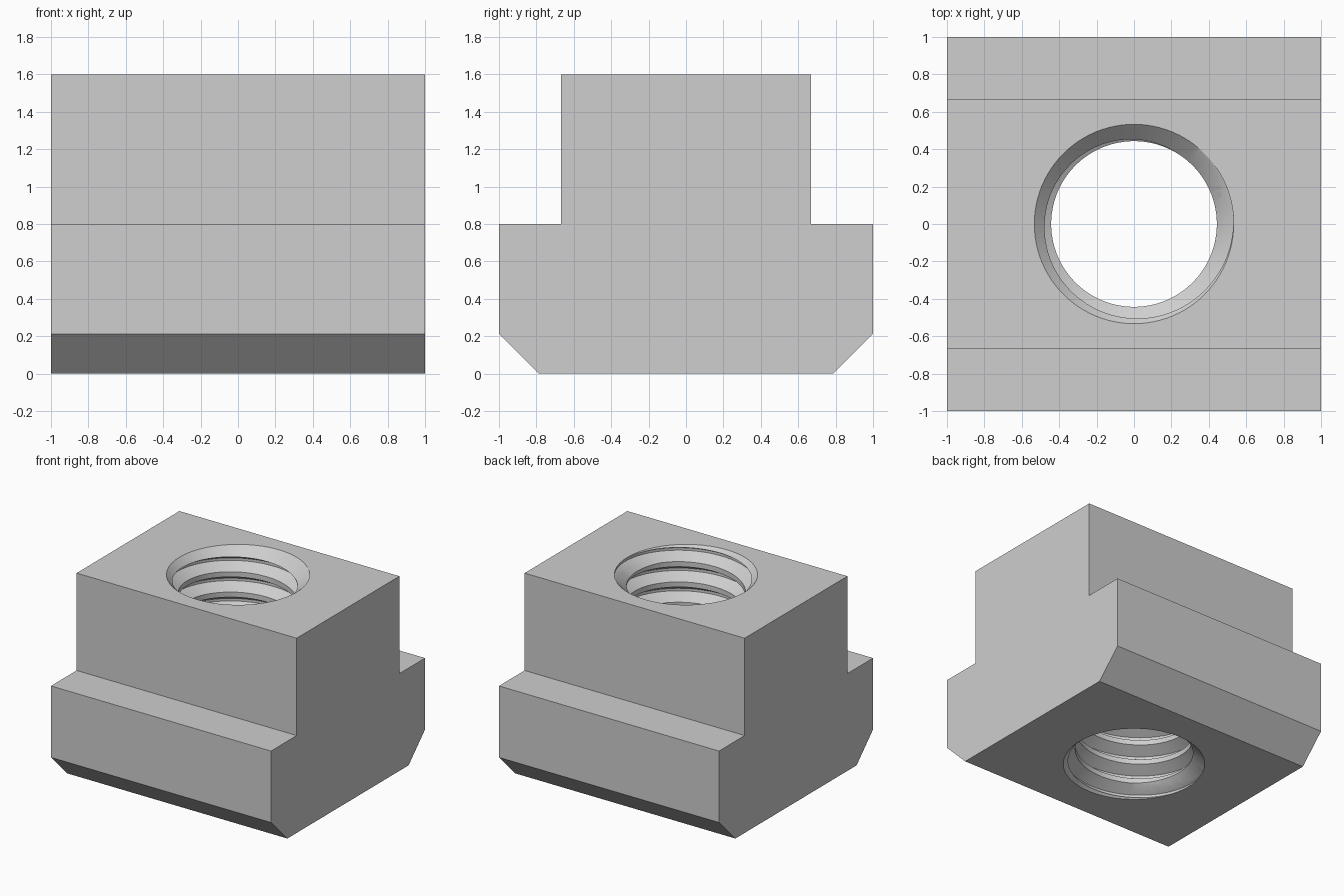
import bpy
import math

cube = bpy.data.objects.get("Cube")
if cube:
    bpy.data.objects.remove(cube, do_unlink=True)

HEIGHT = 1.6
MAJOR, MINOR = 0.533, 0.443   # thread radii
PITCH = 1 / 6
SEGMENTS = 96

steel = bpy.data.materials.new("light grey steel")
steel.use_nodes = True
grey = (0.62, 0.62, 0.62, 1)
steel.diffuse_color = grey
steel.node_tree.nodes["Principled BSDF"].inputs["Base Color"].default_value = grey


def make_object(name, verts, faces):
    mesh = bpy.data.meshes.new(name)
    mesh.from_pydata(verts, [], faces)
    mesh.materials.append(steel)
    obj = bpy.data.objects.new(name, mesh)
    bpy.context.collection.objects.link(obj)
    return obj


def extruded_block(name, half_profile):
    """Mirror a (y, z) half profile and extrude it along x."""
    outline = half_profile + [(-y, z) for y, z in reversed(half_profile)]
    n = len(outline)
    verts = [(x, y, z) for x in (-1, 1) for y, z in outline]
    faces = [tuple(reversed(range(n))), tuple(range(n, 2 * n))]
    faces += [(i, (i + 1) % n, n + (i + 1) % n, n + i) for i in range(n)]
    return make_object(name, verts, faces)


def thread_cutter(name, groove_z, turns):
    """Solid right-handed screw; groove_z is a root centre height at angle 0."""
    root, mouth = PITCH / 16, PITCH * 3 / 8
    profile = [(MINOR, -mouth), (MAJOR, -root), (MAJOR, root), (MINOR, mouth)]
    rows = len(profile) * turns + 1
    base = groove_z - PITCH * math.ceil(groove_z / PITCH + 2)
    verts = []
    for row in range(rows + len(profile)):
        turn, k = divmod(row, len(profile))
        radius, dz = profile[k]
        for s in range(SEGMENTS):
            a = math.tau * s / SEGMENTS
            z = base + PITCH * (turn + s / SEGMENTS) + dz
            verts.append((radius * math.cos(a), radius * math.sin(a), z))

    def index(row, s):
        # one full lap joins the next turn of the helix
        return (row + len(profile) * (s // SEGMENTS)) * SEGMENTS + s % SEGMENTS

    faces = [(index(r, s), index(r, s + 1), index(r + 1, s + 1), index(r + 1, s))
             for r in range(rows - 1) for s in range(SEGMENTS)]
    # close both ragged ends with a fan around the axis
    for row, flip in ((0, True), (rows - 1, False)):
        loop = [index(row, s) for s in range(SEGMENTS + 1)]
        loop += [index(row + k, 0) for k in reversed(range(1, len(profile)))]
        centre = len(verts)
        verts.append((0, 0, (verts[loop[0]][2] + verts[loop[SEGMENTS]][2]) / 2))
        for a, b in zip(loop, loop[1:] + loop[:1]):
            faces.append((centre, b, a) if flip else (centre, a, b))
    return make_object(name, verts, faces)


def countersink_cutter(name, z, direction):
    """45 degree cone, as wide as the thread at height z."""
    bpy.ops.mesh.primitive_cone_add(
        vertices=SEGMENTS, radius1=MAJOR - 0.15, radius2=MAJOR + 0.1, depth=0.25,
        location=(0, 0, z - 0.025 * direction),
        rotation=(0 if direction > 0 else math.pi, 0, 0))
    cone = bpy.context.object
    cone.name = name
    cone.data.materials.append(steel)
    return cone


def cut(target, cutter):
    cutter.hide_render = True
    mod = target.modifiers.new("cut", 'BOOLEAN')
    mod.operation, mod.solver, mod.object = 'DIFFERENCE', 'EXACT', cutter
    bpy.ops.object.select_all(action='DESELECT')
    target.select_set(True)
    bpy.context.view_layer.objects.active = target
    bpy.ops.object.modifier_apply(modifier=mod.name)
    bpy.data.objects.remove(cutter, do_unlink=True)


# T-shaped body with chamfered lower edges
nut = extruded_block("slot_nut_body", [
    (0.787, 0), (1, 0.213), (1, 0.8), (0.667, 0.8), (0.667, HEIGHT)])

# Threaded bore, then the countersinks at both mouths
cut(nut, thread_cutter("thread_cutter", 1.42, 15))
cut(nut, countersink_cutter("top_countersink", HEIGHT, 1))
cut(nut, countersink_cutter("bottom_countersink", 0, -1))

bpy.ops.object.shade_smooth_by_angle(angle=math.radians(25))
